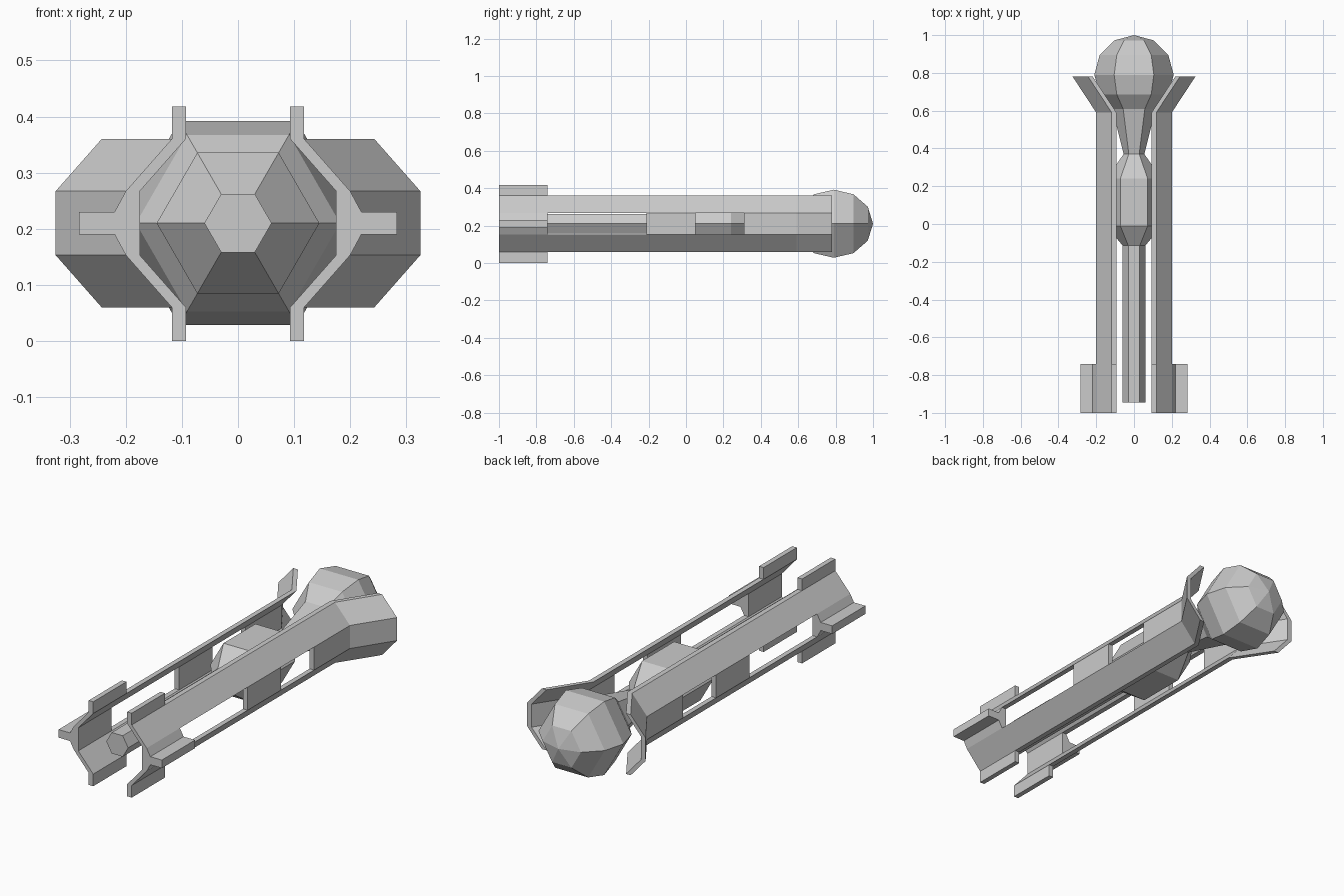
import bpy, bmesh, math
from collections import defaultdict

if "Cube" in bpy.data.objects:
    bpy.data.objects.remove(bpy.data.objects["Cube"])

CZ = 0.21  # height of the long axis


def finish(name, bm, mirror=False):
    bmesh.ops.recalc_face_normals(bm, faces=bm.faces)
    me = bpy.data.meshes.new(name)
    bm.to_mesh(me)
    bm.free()
    ob = bpy.data.objects.new(name, me)
    bpy.context.collection.objects.link(ob)
    if mirror:
        mod = ob.modifiers.new("Mirror", 'MIRROR')
        mod.use_axis = (True, False, False)
        mod.use_mirror_merge = False
    return ob


def lathe(name, rings, sides=6):
    """Hexagonal turned body along y from (y, radius) rings; radius 0 is a point."""
    bm = bmesh.new()
    loops = []
    for y, r in rings:
        if r == 0:
            loops.append([bm.verts.new((0, y, CZ))] * sides)
        else:
            loops.append([bm.verts.new((r * math.cos(math.tau * i / sides), y,
                                        CZ + r * math.sin(math.tau * i / sides)))
                          for i in range(sides)])
    for a, b in zip(loops, loops[1:]):
        for i in range(sides):
            k = (i + 1) % sides
            bm.faces.new(list(dict.fromkeys((a[i], a[k], b[k], b[i]))))
    for end in (loops[0], loops[-1]):
        if len(set(end)) > 2:
            bm.faces.new(end)
    return finish(name, bm)


# core: rod, swollen middle, neck and round ball at the back
ball = [(0.79 - 0.21 * math.cos(math.radians(a)), 0.21 * math.sin(math.radians(a)))
        for a in (60, 90, 120, 150)]
lathe("core_rod_and_ball", [(-0.945, 0.06), (-0.115, 0.06), (-0.01, 0.145), (0.24, 0.145),
                            (0.37, 0.055), (0.61, 0.115)] + ball + [(1.0, 0)])

# side shell: bent plate with two windows, flared back and front flanges
PROFILE = [(0.118, 0), (0.118, 0.06), (0.2, 0.153), (0.2, 0.267), (0.118, 0.36), (0.118, 0.418)]
STATIONS = [-1, -0.74, -0.21, 0.05, 0.31, 0.59, 0.78]
THICK = 0.025


def is_solid(i, j):
    if j in (0, 4):
        return i == 0           # flanges only at the front
    return not (j == 2 and i in (1, 3))  # windows


faces = defaultdict(int)
for i in range(6):
    for j in range(5):
        if not is_solid(i, j):
            continue
        for axis in range(3):
            for side in (0, 1):
                quad = []
                for u, v in ((0, 0), (1, 0), (1, 1), (0, 1)):
                    o = [u, v]
                    o.insert(axis, side)
                    quad.append((i + o[0], j + o[1], o[2]))
                faces[tuple(sorted(quad)), ] += 1

bm = bmesh.new()
verts = {}


def vert(key):
    if key not in verts:
        i, j, k = key
        x, z = PROFILE[j]
        flare = 0.125 if i == 6 else 0
        verts[key] = bm.verts.new((x + flare - THICK * k, STATIONS[i], z))
    return verts[key]


for (quad,), count in faces.items():
    if count == 1:  # outer skin only
        a, b, c, d = quad
        bm.faces.new([vert(a), vert(b), vert(d), vert(c)])
finish("side_shells", bm, mirror=True)

# front fins standing out from the shells
bm = bmesh.new()
fin = [(0.19, 0.267), (0.2, 0.267), (0.22, 0.23), (0.283, 0.23),
       (0.283, 0.19), (0.22, 0.19), (0.2, 0.153), (0.19, 0.153)]
f = bm.faces.new([bm.verts.new((x, -1, z)) for x, z in fin])
ext = bmesh.ops.extrude_face_region(bm, geom=[f], use_keep_orig=True)
bmesh.ops.translate(bm, vec=(0, 0.26, 0),
                    verts=[g for g in ext["geom"] if isinstance(g, bmesh.types.BMVert)])
finish("front_fins", bm, mirror=True)
